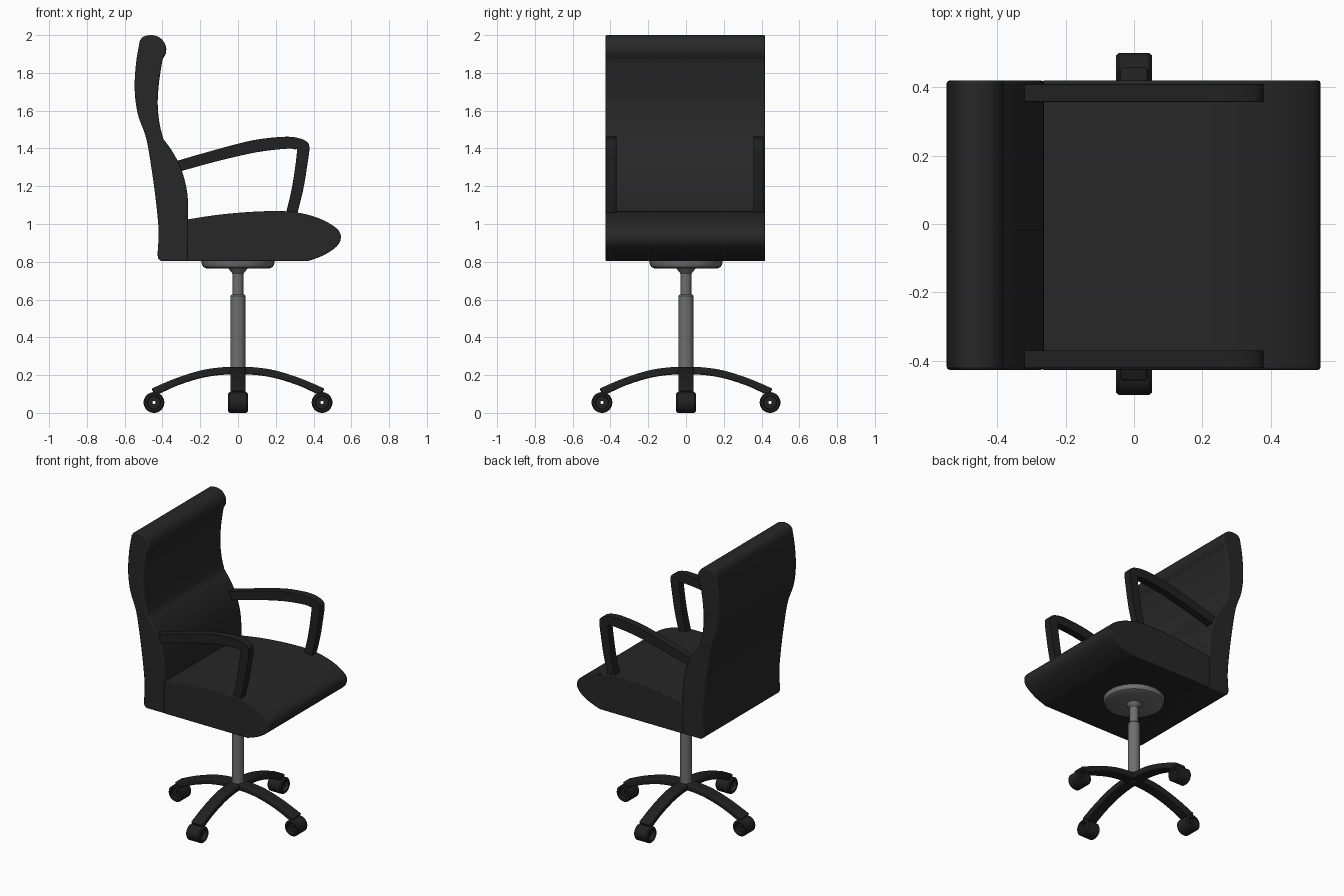
import bpy, bmesh, math
from mathutils import Vector, Matrix

if "Cube" in bpy.data.objects:
    bpy.data.objects.remove(bpy.data.objects["Cube"])


def material(name, v):
    m = bpy.data.materials.new(name)
    m.diffuse_color = (v, v, v, 1)
    m.use_nodes = True
    m.node_tree.nodes["Principled BSDF"].inputs["Base Color"].default_value = m.diffuse_color
    return m


black = material("black_upholstery", 0.02)
plastic = material("black_plastic", 0.015)
steel = material("grey_metal", 0.16)


def smooth_run(pts, n=5):
    """Catmull-Rom curve through the given 2D points."""
    p = [Vector(q) for q in pts]
    p = [2 * p[0] - p[1]] + p + [2 * p[-1] - p[-2]]
    out = []
    for a, b, c, d in zip(p, p[1:], p[2:], p[3:]):
        for i in range(n):
            t = i / n
            out.append(0.5 * (2 * b + (c - a) * t + (2 * a - 5 * b + 4 * c - d) * t * t
                              + (3 * b - a - 3 * c + d) * t ** 3))
    return out + [p[-2]]


def finish(bm, name, mat, bevel=0, angle=35):
    bmesh.ops.recalc_face_normals(bm, faces=bm.faces)
    me = bpy.data.meshes.new(name)
    bm.to_mesh(me)
    bm.free()
    ob = bpy.data.objects.new(name, me)
    bpy.context.collection.objects.link(ob)
    me.materials.append(mat)
    if bevel:
        mod = ob.modifiers.new("bevel", 'BEVEL')
        mod.width, mod.segments = bevel, 2
        mod.limit_method, mod.angle_limit = 'ANGLE', math.radians(60)
    bpy.ops.object.select_all(action='DESELECT')
    ob.select_set(True)
    bpy.context.view_layer.objects.active = ob
    bpy.ops.object.shade_smooth_by_angle(angle=math.radians(angle))
    return ob


def extrude_profile(name, runs, y0, y1, mat, bevel=0, turn=0):
    """Extrude an XZ outline made of smooth runs from y0 to y1."""
    pts = []
    for run in runs:
        for p in smooth_run(run):
            if not pts or (p - pts[-1]).length > 1e-4:
                pts.append(p)
    if (pts[0] - pts[-1]).length < 1e-4:
        pts.pop()
    bm = bmesh.new()
    face = bm.faces.new([bm.verts.new((p.x, y0, p.y)) for p in pts])
    res = bmesh.ops.extrude_face_region(bm, geom=[face], use_keep_orig=True)
    top = [g for g in res["geom"] if isinstance(g, bmesh.types.BMVert)]
    bmesh.ops.translate(bm, verts=top, vec=(0, y1 - y0, 0))
    bm.transform(Matrix.Rotation(turn, 4, 'Z'))
    return finish(bm, name, mat, bevel)


def lathe(name, profile, mat, closed=False, matrix=Matrix(), steps=40):
    """Spin an (r, z) profile about z."""
    bm = bmesh.new()
    vs = [bm.verts.new((r, 0, z)) for r, z in profile]
    es = [bm.edges.new(e) for e in zip(vs, vs[1:])]
    if closed:
        es.append(bm.edges.new((vs[-1], vs[0])))
    bmesh.ops.spin(bm, geom=vs + es, axis=(0, 0, 1), cent=(0, 0, 0),
                   angle=math.tau, steps=steps)
    bmesh.ops.remove_doubles(bm, verts=bm.verts, dist=1e-5)
    bm.transform(matrix)
    return finish(bm, name, mat)


# Backrest: rear curve, head roll, front curve
back_rear = [(-0.405, 0.803), (-0.425, 0.83), (-0.42, 0.95), (-0.43, 1.08), (-0.453, 1.26),
             (-0.485, 1.45), (-0.53, 1.58), (-0.547, 1.71), (-0.54, 1.85), (-0.52, 1.97)]
head_roll = [(-0.52, 1.97), (-0.50, 1.992), (-0.455, 2.0), (-0.41, 1.984),
             (-0.383, 1.945), (-0.382, 1.905), (-0.40, 1.87)]
back_front = [(-0.40, 1.87), (-0.418, 1.75), (-0.425, 1.635), (-0.415, 1.53), (-0.395, 1.45)]
lumbar = [(-0.395, 1.45), (-0.345, 1.38), (-0.30, 1.29), (-0.272, 1.185), (-0.264, 1.10),
          (-0.264, 1.025)]
extrude_profile("backrest", [back_rear, head_roll, back_front, lumbar,
                             [(-0.264, 1.025), (-0.264, 0.803)]],
                -0.426, 0.419, black, 0.008)

# Seat cushion
seat_top = [(-0.27, 1.024), (-0.095, 1.05), (0.1, 1.066), (0.275, 1.066), (0.41, 1.037),
            (0.505, 0.99), (0.543, 0.945), (0.53, 0.89), (0.46, 0.838), (0.37, 0.803)]
extrude_profile("seat", [seat_top, [(-0.27, 0.803), (-0.27, 0.803)]],
                -0.426, 0.419, black, 0.006)

# Armrests
arm_outer = [(-0.32, 1.335), (-0.2, 1.37), (0, 1.425), (0.12, 1.45), (0.25, 1.462),
             (0.32, 1.455), (0.365, 1.435), (0.378, 1.40), (0.365, 1.3), (0.345, 1.18),
             (0.31, 1.04)]
arm_inner = [(0.25, 1.04), (0.287, 1.2), (0.312, 1.38), (0.302, 1.395), (0.25, 1.398),
             (0.1, 1.38), (-0.1, 1.335), (-0.32, 1.275)]
for side, y in (("right", -0.395), ("left", 0.383)):
    extrude_profile(side + "_armrest", [arm_outer, arm_inner], y - 0.026, y + 0.026, plastic, 0.005)

# Seat plate and gas-lift column
lathe("seat_plate", [(0, 0.81), (0.192, 0.81), (0.192, 0.79), (0.184, 0.773), (0.165, 0.764),
                     (0.05, 0.764), (0.03, 0.738), (0, 0.738)], steel)
lathe("upper_column", [(0, 0.77), (0.028, 0.77), (0.028, 0.6), (0, 0.6)], steel)
lathe("lower_column", [(0, 0.626), (0.034, 0.626), (0.039, 0.62), (0.039, 0.205), (0, 0.205)], steel)

# Four arched legs with hollow castors
leg_top = [(0, 0.245), (0.1, 0.24), (0.2, 0.224), (0.33, 0.183), (0.46, 0.128)]
leg_low = [(0.435, 0.092), (0.32, 0.145), (0.2, 0.183), (0.1, 0.2), (0, 0.205)]
wheel = [(0.055, -0.044), (0.055, 0.044), (0.048, 0.052), (0.036, 0.052), (0.034, 0.025),
         (0.009, 0.025), (0.009, -0.025), (0.034, -0.025), (0.036, -0.052), (0.048, -0.052)]
for i in range(4):
    a = i * math.pi / 2
    extrude_profile(f"leg_{i + 1}", [leg_top, leg_low], -0.041, 0.041, plastic, 0.008, a)
    m = (Matrix.Rotation(a, 4, 'Z') @ Matrix.Translation((0.445, 0, 0.055))
         @ Matrix.Rotation(math.pi / 2, 4, 'X'))
    lathe(f"castor_{i + 1}", wheel, plastic, True, m, 32)
